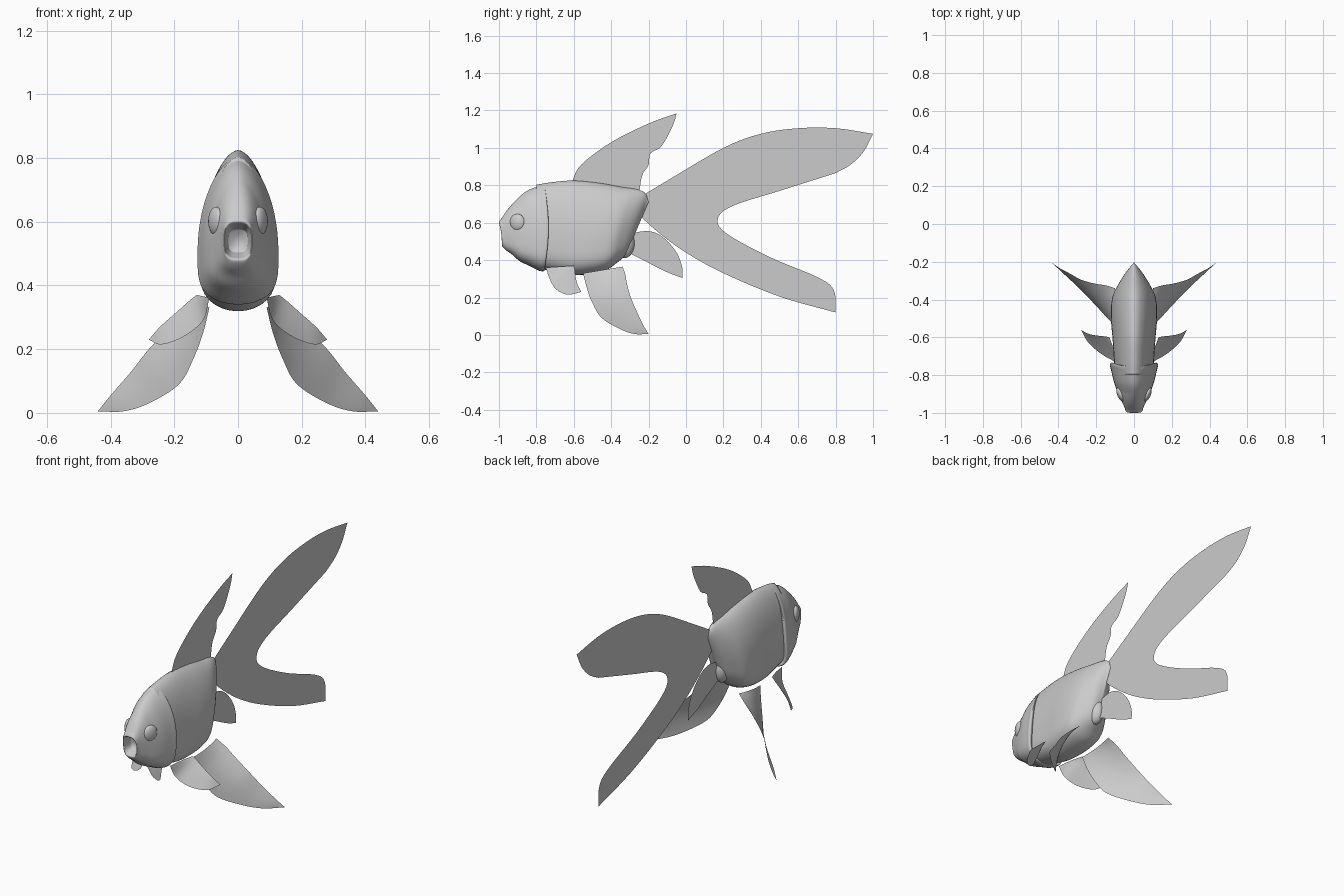
import bpy, bmesh, math
from mathutils import Vector

if "Cube" in bpy.data.objects:
    bpy.data.objects.remove(bpy.data.objects["Cube"], do_unlink=True)

grey = bpy.data.materials.new("plain grey")
grey.use_nodes = True
grey.diffuse_color = (0.6, 0.6, 0.6, 1)
grey.node_tree.nodes["Principled BSDF"].inputs["Base Color"].default_value = (0.6, 0.6, 0.6, 1)


def spline(points, steps):
    """Smooth curve through all the points, in any number of dimensions."""
    points = [Vector(p) for p in points]
    padded = [2 * points[0] - points[1]] + points + [2 * points[-1] - points[-2]]
    result = []
    for a, b, c, d in zip(padded, padded[1:], padded[2:], padded[3:]):
        for i in range(steps):
            t = i / steps
            result.append(b + 0.5 * t * (c - a + t * (2 * a - 5 * b + 4 * c - d
                          + t * (3 * b - 3 * c + d - a))))
    return result + [points[-1]]


def finish(name, bm):
    bmesh.ops.recalc_face_normals(bm, faces=bm.faces)
    mesh = bpy.data.meshes.new(name)
    bm.to_mesh(mesh)
    bm.free()
    obj = bpy.data.objects.new(name, mesh)
    bpy.context.collection.objects.link(obj)
    mesh.materials.append(grey)
    for face in mesh.polygons:
        face.use_smooth = True
    return obj


def fish_profile(s):
    """Half width from the pointed back (s = 0) to the flat belly (s = 1)."""
    if s < 0.65:
        return max(0, 1 - ((0.65 - s) / 0.65) ** 2) ** 0.57
    return max(0, 1 - ((s - 0.65) / 0.35) ** 4) ** 0.5


def mouth_profile(s):
    return max(0, 1 - abs(2 * s - 1) ** 3) ** 0.33


def loft(name, stations, is_head):
    """Skin rings; each station is top y, top z, bottom y, bottom z, half width."""
    bm = bmesh.new()
    sides = 48
    rings = []
    rows = spline(stations, 6)
    for n, (top_y, top_z, low_y, low_z, width) in enumerate(rows):
        t = n / (len(rows) - 1)
        mouth = min(1, max(0, (0.5 - t) / 0.25)) if is_head else 0
        bow = 0.025 * t if is_head else 0
        ring = []
        for k in range(sides):
            angle = math.tau * k / sides
            s = (1 - math.cos(angle)) / 2
            f = mouth * mouth_profile(s) + (1 - mouth) * fish_profile(s)
            side = 1 if k <= sides // 2 else -1
            ring.append(bm.verts.new((side * f * max(width, 0.001),
                                      top_y + (low_y - top_y) * s + bow * math.sin(math.pi * s),
                                      top_z + (low_z - top_z) * s)))
        rings.append(ring)
    for a, b in zip(rings, rings[1:]):
        for k in range(sides):
            j = (k + 1) % sides
            bm.faces.new((a[k], a[j], b[j], b[k]))
    bm.faces.new(rings[0])
    bm.faces.new(rings[-1])
    finish(name, bm)


def ellipsoid(name, centre, radii, turn=0):
    bm = bmesh.new()
    bmesh.ops.create_uvsphere(bm, u_segments=24, v_segments=16, radius=1)
    obj = finish(name, bm)
    obj.location, obj.scale, obj.rotation_euler.z = centre, radii, turn


def flat_fin(name, *edges):
    """Sheet on the centre plane, bounded by smooth edges with sharp corners."""
    outline = []
    for edge, following in zip(edges, edges[1:] + edges[:1]):
        outline += spline(list(edge) + [following[0]], 5)[:-1]
    bm = bmesh.new()
    bm.faces.new([bm.verts.new((0, y, z)) for y, z in outline])
    bm.normal_update()
    bmesh.ops.triangulate(bm, faces=bm.faces)
    finish(name, bm)


def paired_fin(name, leading, trailing, bulge):
    """Curved sheet between two edges, made on both sides."""
    front, back = spline(leading, 6), spline(trailing, 6)
    across = 8
    for label, side in (("left", 1), ("right", -1)):
        bm = bmesh.new()
        grid = []
        for n, (a, b) in enumerate(zip(front, back)):
            row = []
            for k in range(across + 1):
                t = k / across
                p = a.lerp(b, t)
                p.x += bulge * math.sin(math.pi * t) * (1 - n / len(front))
                row.append(bm.verts.new((side * p.x, p.y, p.z)))
            grid.append(row)
        for a, b in zip(grid, grid[1:]):
            for k in range(across):
                bm.faces.new((a[k], a[k + 1], b[k + 1], b[k]))
        bmesh.ops.remove_doubles(bm, verts=bm.verts, dist=0.0005)
        finish(label + "_" + name, bm)


# Head, from the hollow mouth over the lip to the gill edge
loft("head", [
    (-.93, .575, -.93, .505, .03), (-.97, .588, -.965, .492, .038),
    (-1, .6, -.985, .48, .043), (-.985, .625, -.965, .455, .052),
    (-.95, .675, -.93, .43, .07), (-.9, .73, -.89, .395, .09),
    (-.85, .77, -.84, .37, .108), (-.79, .795, -.79, .345, .121),
    (-.765, .802, -.765, .34, .127), (-.757, .802, -.757, .345, .119),
    (-.775, .79, -.775, .36, .09)], True)

# Trunk, starting inside the gill edge and closing in a slanted tail edge
loft("trunk", [
    (-.8, .803, -.8, .36, .1), (-.72, .816, -.72, .34, .106),
    (-.6, .825, -.62, .32, .113), (-.45, .81, -.52, .325, .122),
    (-.34, .79, -.43, .345, .116), (-.27, .78, -.37, .385, .085),
    (-.22, .76, -.32, .43, .045), (-.2, .71, -.29, .5, 0)], False)
ellipsoid("vent_lobe", (0, -.33, .49), (.045, .055, .08))

# Eyes
for label, side in (("left", 1), ("right", -1)):
    ellipsoid(label + "_eye", (side * .069, -.902, .602), (.02, .042, .045), side * -.4)

# Fins on the centre plane
flat_fin("dorsal_fin",
         [(-.61, .82), (-.56, .91), (-.4, 1.03), (-.2, 1.13)],
         [(-.05, 1.185), (-.07, 1.12), (-.13, 1.01), (-.19, .97), (-.2, .91), (-.235, .85)],
         [(-.25, .76), (-.4, .78)])
flat_fin("tail_fin",
         [(-.25, .735), (-.1, .825), (.2, 1), (.4, 1.075), (.6, 1.105), (.8, 1.105)],
         [(1, 1.075), (.95, .98), (.88, .91)],
         [(.8, .865), (.5, .77), (.25, .69), (.17, .62), (.22, .54), (.45, .415), (.7, .31), (.79, .24)],
         [(.8, .12), (.5, .205), (.2, .33), (0, .44), (-.15, .55)],
         [(-.25, .64), (-.26, .69)])
flat_fin("anal_fin",
         [(-.31, .54), (-.2, .555), (-.12, .52), (-.05, .44), (-.02, .36)],
         [(-.02, .305), (-.1, .335), (-.2, .385)],
         [(-.31, .44), (-.32, .49)])

# Fins in pairs under the belly
paired_fin("pelvic_fin",
           [(.09, -.55, .33), (.11, -.53, .25), (.14, -.5, .17), (.185, -.45, .09),
            (.28, -.35, .03), (.36, -.275, .005), (.44, -.2, .005)],
           [(.1, -.34, .365), (.15, -.325, .325), (.21, -.315, .27), (.28, -.295, .2),
            (.335, -.265, .13), (.4, -.23, .055), (.44, -.2, .005)], .01)
paired_fin("pectoral_fin",
           [(.09, -.75, .36), (.11, -.725, .29), (.17, -.69, .24), (.24, -.63, .215), (.28, -.56, .23)],
           [(.13, -.6, .37), (.155, -.595, .35), (.2, -.59, .31), (.245, -.58, .27), (.28, -.56, .23)], -.005)
